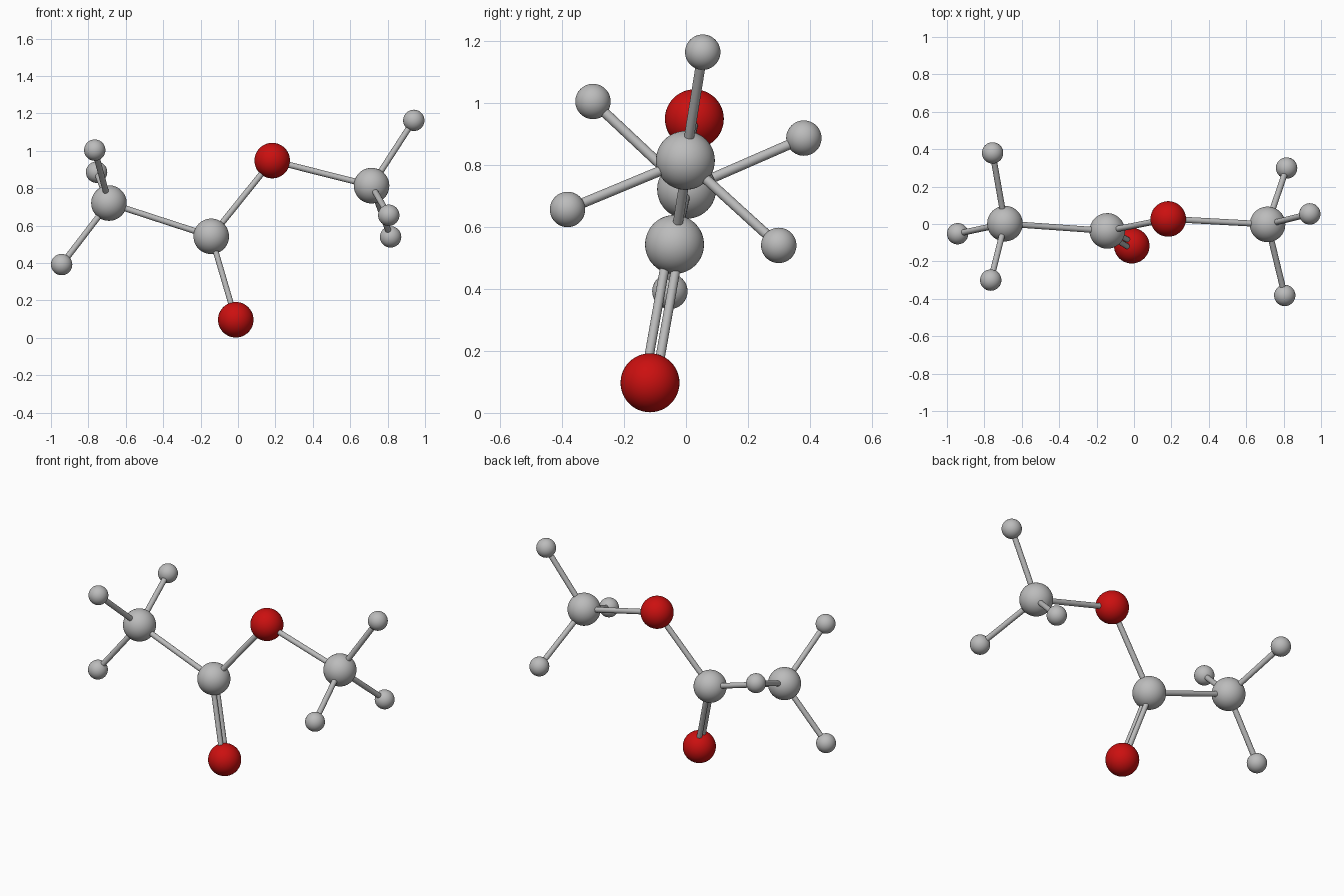
import bpy
from mathutils import Vector

if "Cube" in bpy.data.objects:
    bpy.data.objects.remove(bpy.data.objects["Cube"], do_unlink=True)


def make_material(name, rgb):
    mat = bpy.data.materials.new(name)
    mat.use_nodes = True
    color = (*rgb, 1)
    mat.diffuse_color = color
    mat.node_tree.nodes["Principled BSDF"].inputs["Base Color"].default_value = color
    return mat


GREY = make_material("light grey", (0.5, 0.5, 0.5))
RED = make_material("deep red", (0.6, 0.005, 0.005))
LARGE, SMALL, ROD = 0.095, 0.057, 0.016


def finish(name, mat):
    obj = bpy.context.object
    obj.name = name
    obj.data.materials.append(mat)
    bpy.ops.object.shade_smooth_by_angle()


def ball(name, center, radius, mat):
    bpy.ops.mesh.primitive_uv_sphere_add(segments=48, ring_count=24, radius=radius, location=center)
    finish(name, mat)


def rod(name, start, end, offset=Vector((0, 0, 0)), radius=ROD):
    axis = end - start
    bpy.ops.mesh.primitive_cylinder_add(
        vertices=24, radius=radius, depth=axis.length,
        location=(start + end) / 2 + offset,
        rotation=axis.to_track_quat("Z", "Y").to_euler())
    finish(name, GREY)


# Atom name: centre, radius, material
atoms = {
    "right_carbon": ((-0.69, 0.002, 0.721), LARGE, GREY),
    "middle_carbon": ((-0.143, -0.037, 0.543), LARGE, GREY),
    "lower_oxygen": ((-0.012, -0.116, 0.097), LARGE, RED),
    "upper_oxygen": ((0.183, 0.027, 0.948), LARGE, RED),
    "left_carbon": ((0.714, -0.002, 0.814), LARGE, GREY),
    "left_top_hydrogen": ((0.94, 0.054, 1.163), SMALL, GREY),
    "left_front_hydrogen": ((0.806, -0.382, 0.656), SMALL, GREY),
    "left_back_hydrogen": ((0.816, 0.299, 0.54), SMALL, GREY),
    "right_front_hydrogen": ((-0.766, -0.3, 1.004), SMALL, GREY),
    "right_back_hydrogen": ((-0.756, 0.38, 0.886), SMALL, GREY),
    "right_low_hydrogen": ((-0.943, -0.052, 0.392), SMALL, GREY),
}
for name, (center, radius, mat) in atoms.items():
    ball(name, center, radius, mat)
pos = {name: Vector(data[0]) for name, data in atoms.items()}

# Single bonds along the chain and out to the hydrogens
bonds = [("right_carbon", "middle_carbon"), ("middle_carbon", "upper_oxygen"),
         ("upper_oxygen", "left_carbon")]
for name in atoms:
    if name.endswith("hydrogen"):
        bonds.append((name.split("_")[0] + "_carbon", name))
for a, b in bonds:
    rod(f"bond_{a}_to_{b}", pos[a], pos[b])

# Double bond: two thinner rods side by side
start, end = pos["middle_carbon"], pos["lower_oxygen"]
axis = (end - start).normalized()
side = Vector((0, 1, 0))
side = (side - axis * side.dot(axis)).normalized()
for label, sign in (("front", -1), ("back", 1)):
    rod(f"double_bond_{label}", start, end, side * sign * 0.018, 0.015)
